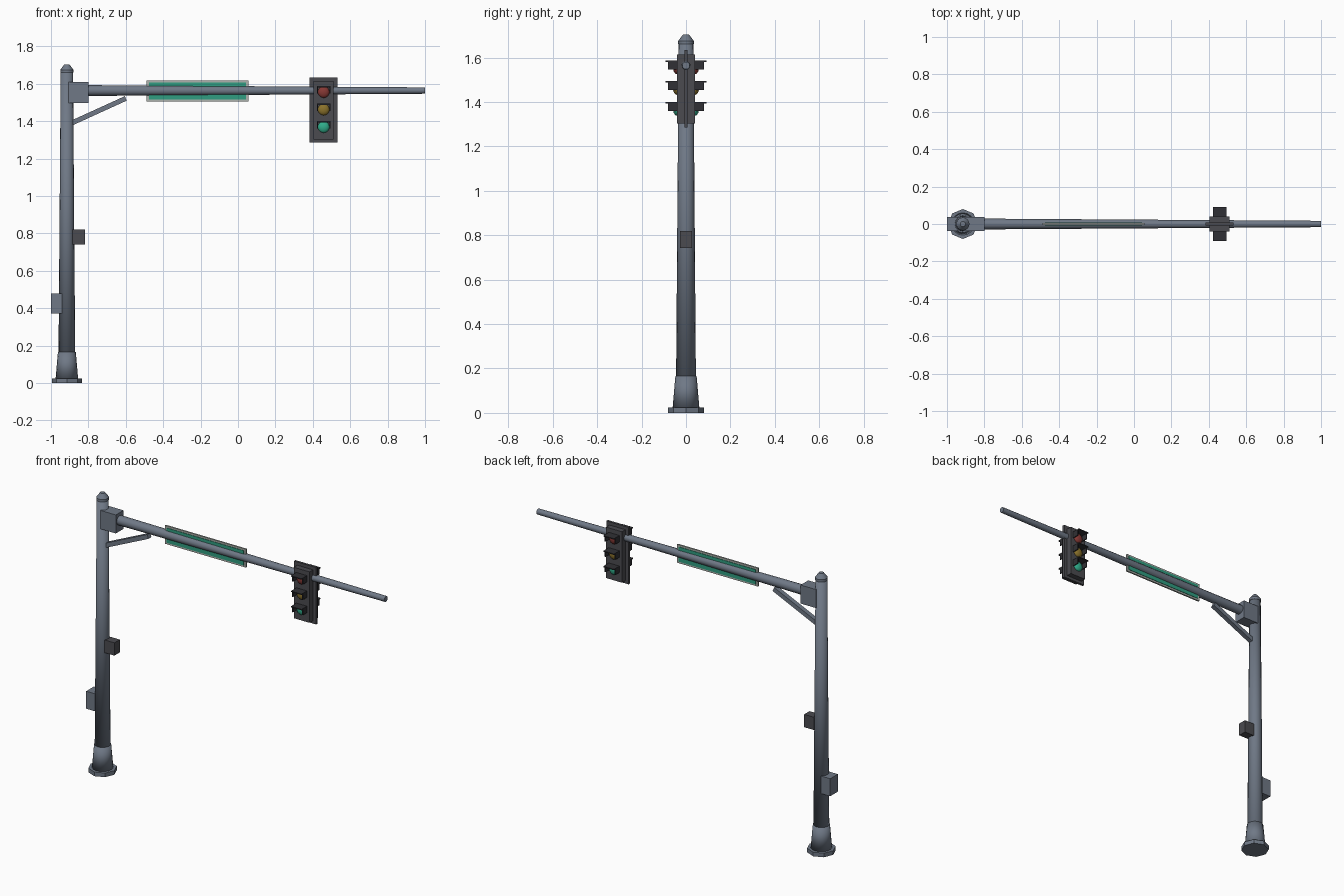
import bpy, math
from mathutils import Vector

cube = bpy.data.objects.get("Cube")
if cube:
    bpy.data.objects.remove(cube, do_unlink=True)


def material(name, rgb):
    m = bpy.data.materials.new(name)
    m.use_nodes = True
    m.diffuse_color = (*rgb, 1)
    m.node_tree.nodes["Principled BSDF"].inputs["Base Color"].default_value = (*rgb, 1)
    return m


STEEL = material("blue grey steel", (0.16, 0.19, 0.24))
DARK = material("dark grey", (0.07, 0.07, 0.08))
BLACK = material("near black", (0.03, 0.03, 0.035))
FRAME = material("pale frame", (0.42, 0.45, 0.42))
GREEN = material("sign green", (0.03, 0.34, 0.22))
LENSES = [("red", material("lens red", (0.24, 0.04, 0.035))),
          ("amber", material("lens amber", (0.26, 0.17, 0.025))),
          ("green", material("lens green", (0.03, 0.42, 0.26)))]


def finish(name, mat):
    ob = bpy.context.object
    ob.name = name
    ob.data.materials.append(mat)
    return ob


def box(name, mat, x, y, z, tilt=0):
    """Box from its (low, high) range on each axis."""
    mid = [sum(r) / 2 for r in (x, y, z)]
    bpy.ops.mesh.primitive_cube_add(size=1, location=mid, rotation=(0, tilt, 0))
    ob = finish(name, mat)
    ob.scale = [r[1] - r[0] for r in (x, y, z)]
    return ob


def cone(name, mat, start, end, r1, r2, sides, smooth=None):
    """Tapered tube between two points; smooth is 'all', 'angle' or None."""
    a, b = Vector(start), Vector(end)
    bpy.ops.mesh.primitive_cone_add(vertices=sides, radius1=r1, radius2=r2,
                                    depth=(b - a).length, location=(a + b) / 2)
    ob = finish(name, mat)
    ob.rotation_euler = (b - a).to_track_quat('Z', 'Y').to_euler()
    if smooth == 'all':
        bpy.ops.object.shade_smooth()
    elif smooth == 'angle':
        bpy.ops.object.shade_smooth_by_angle(angle=math.radians(35))
    return ob


# Pole with foot and cap
PX = -0.915
cone("base_flange", STEEL, (PX, 0, 0), (PX, 0, 0.025), 0.08, 0.08, 8)
cone("base_skirt", STEEL, (PX, 0, 0.025), (PX, 0, 0.165), 0.06, 0.048, 16, 'all')
cone("pole", STEEL, (PX, 0, 0.1), (PX, 0, 1.67), 0.045, 0.033, 16, 'all')
cone("cap_rim", STEEL, (PX, 0, 1.66), (PX, 0, 1.675), 0.035, 0.035, 16, 'angle')
cone("cap_top", STEEL, (PX, 0, 1.675), (PX, 0, 1.703), 0.035, 0.014, 16, 'angle')

# Boxes on the pole
box("arm_bracket", STEEL, (-0.905, -0.8), (-0.037, 0.037), (1.497, 1.61))
box("control_cabinet", STEEL, (-1, -0.94), (-0.037, 0.037), (0.373, 0.48))
box("crossing_button_box", DARK, (-0.885, -0.817), (-0.026, 0.026), (0.742, 0.82))

# Arm and diagonal brace
AZ = 1.564
cone("arm", STEEL, (-0.83, 0, AZ), (1, 0, AZ), 0.029, 0.017, 12, 'angle')
low, high = Vector((-0.89, 0, 1.39)), Vector((-0.6, 0, 1.522))
mid, span = (low + high) / 2, (high - low)
half = span.length / 2
box("arm_brace", STEEL, (mid.x - half, mid.x + half), (-0.014, 0.014),
    (mid.z - 0.013, mid.z + 0.013), -math.atan2(span.z, span.x))

# Street sign, coloured on both faces
box("sign_frame", FRAME, (-0.49, 0.057), (-0.005, 0.005), (1.505, 1.617))
box("sign_panel", GREEN, (-0.477, 0.044), (-0.008, 0.008), (1.516, 1.606))

# Two-sided signal head
SX = 0.458
box("signal_backplate", DARK, (SX - 0.075, SX + 0.075), (-0.007, 0.007), (1.286, 1.634))
box("signal_housing", DARK, (SX - 0.053, SX + 0.053), (-0.04, 0.04), (1.303, 1.614))


def span_y(side, near, far):
    return tuple(sorted((side * near, side * far)))


for face, side in (("front", -1), ("back", 1)):
    for i, (label, mat) in enumerate(LENSES):
        z = 1.556 - 0.0935 * i
        tag = f"{face}_{label}"
        bpy.ops.mesh.primitive_uv_sphere_add(segments=16, ring_count=10, radius=0.031,
                                             location=(SX, side * 0.04, z))
        lens = finish(tag + "_lens", mat)
        lens.scale.y = 0.6
        bpy.ops.object.shade_smooth()
        # Hood: a roof and two cheeks
        box(tag + "_hood_roof", BLACK, (SX - 0.036, SX + 0.036),
            span_y(side, 0.035, 0.092), (z + 0.025, z + 0.031))
        for hand in (-1, 1):
            cx = SX + hand * 0.033
            box(f"{tag}_hood_cheek_{'left' if hand > 0 else 'right'}", BLACK,
                (cx - 0.003, cx + 0.003), span_y(side, 0.035, 0.08), (z - 0.009, z + 0.026))
